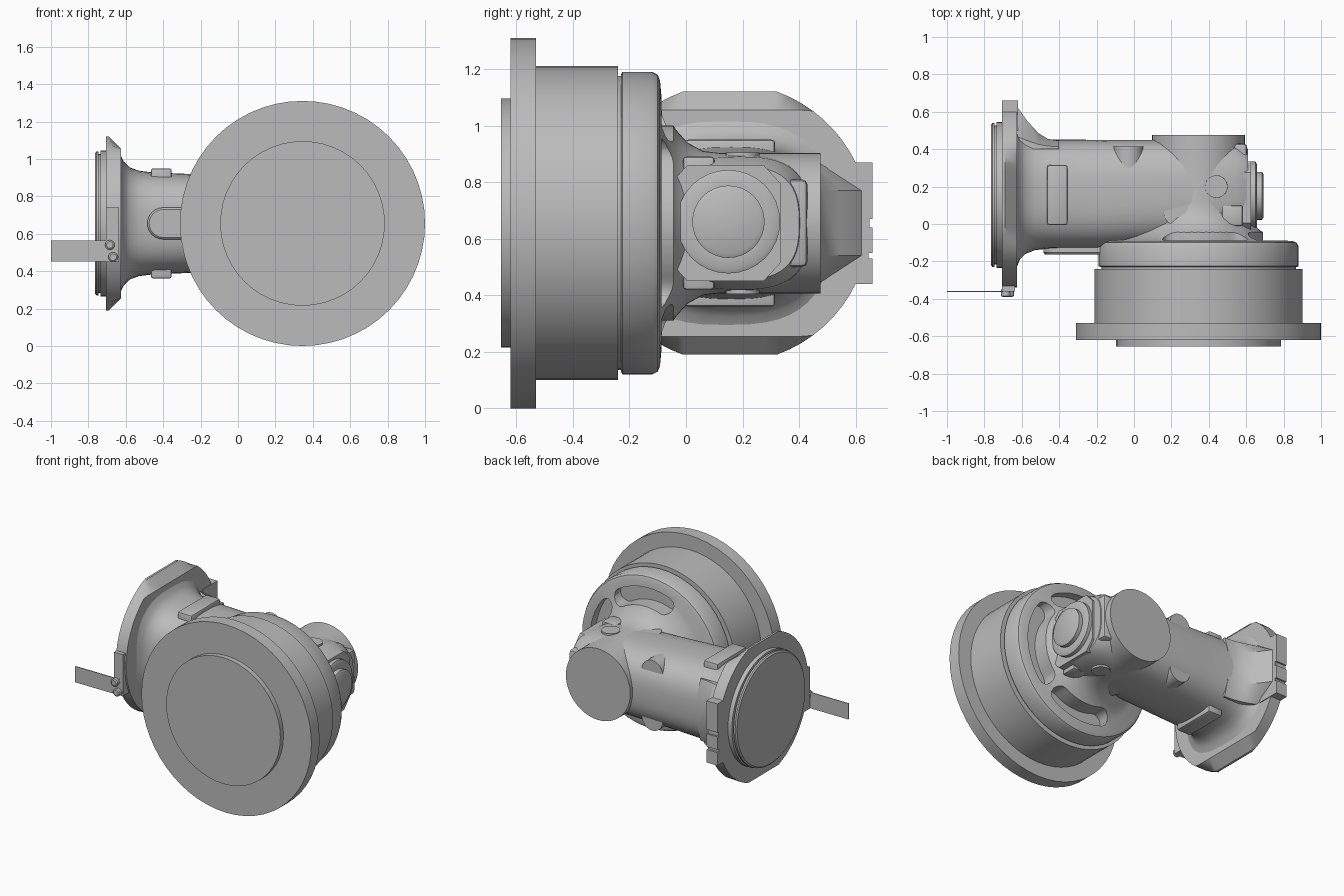
import bpy, bmesh
from math import sin, cos, pi, radians, copysign
from mathutils import Vector

cube = bpy.data.objects.get("Cube")
if cube:
    bpy.data.objects.remove(cube)

grey = bpy.data.materials.new("cast grey")
grey.use_nodes = True
grey.diffuse_color = (0.5, 0.5, 0.5, 1)
for node in grey.node_tree.nodes:
    if node.type == 'BSDF_PRINCIPLED':
        node.inputs["Base Color"].default_value = (0.5, 0.5, 0.5, 1)

HUB_X, ARM_Y, MID_Z = 0.345, 0.155, 0.655


def finish(name, bm):
    bmesh.ops.recalc_face_normals(bm, faces=bm.faces)
    mesh = bpy.data.meshes.new(name)
    bm.to_mesh(mesh)
    bm.free()
    mesh.materials.append(grey)
    ob = bpy.data.objects.new(name, mesh)
    bpy.context.collection.objects.link(ob)
    return smooth(ob)


def smooth(ob):
    bpy.ops.object.select_all(action='DESELECT')
    ob.select_set(True)
    bpy.context.view_layer.objects.active = ob
    bpy.ops.object.shade_smooth_by_angle(angle=radians(32))
    return ob


def loft(name, rings):
    """Skin a list of equal-length point rings and cap both ends."""
    bm = bmesh.new()
    rows = [[bm.verts.new(p) for p in ring] for ring in rings]
    n = len(rows[0])
    for a, b in zip(rows, rows[1:]):
        for i in range(n):
            j = (i + 1) % n
            bm.faces.new((a[i], a[j], b[j], b[i]))
    bm.faces.new(rows[0])
    bm.faces.new(rows[-1])
    return finish(name, bm)


def turned(name, axis, centre, profile, sides=48):
    """Lathe (position, radius) pairs about a line along x, y or z."""
    k = "xyz".index(axis)
    rings = []
    for t, r in profile:
        ring = []
        for i in range(sides):
            a = 2 * pi * i / sides
            p = Vector(centre)
            p[k] = t
            p[(k + 1) % 3] += r * cos(a)
            p[(k + 2) % 3] += r * sin(a)
            ring.append(p)
        rings.append(ring)
    return loft(name, rings)


def box(name, lo, hi, bevel=0.0):
    lo, hi = Vector(lo), Vector(hi)
    bm = bmesh.new()
    bmesh.ops.create_cube(bm, size=1)
    for v in bm.verts:
        v.co = (lo + hi) / 2 + v.co * (hi - lo)
    if bevel:
        bmesh.ops.bevel(bm, geom=bm.edges[:], offset=bevel, segments=2,
                        profile=0.5, affect='EDGES')
    return finish(name, bm)


# Big mounting flange and drum, facing front
hub = (HUB_X, 0, MID_Z)
turned("front_face_disc", 'y', hub, [(-0.655, 0.44), (-0.6, 0.44)])
turned("front_flange", 'y', hub, [(-0.62, 0.655), (-0.53, 0.655)], 56)
turned("drum", 'y', hub, [(-0.54, 0.555), (-0.24, 0.555)], 56)
turned("drum_groove", 'y', hub, [(-0.25, 0.52), (-0.2, 0.52)])

# Housing ring that flares into the rear cylinder
housing = turned("hub_housing", 'y', hub, [
    (-0.23, 0.525), (-0.225, 0.535), (-0.12, 0.535), (-0.1, 0.525), (-0.092, 0.505),
    (-0.085, 0.43), (-0.065, 0.38), (-0.035, 0.33), (0.005, 0.285), (0.06, 0.255),
    (0.12, 0.248), (0.475, 0.248)], 56)


def slot_ring(y, angle, spread, mid=0.4, half=0.055):
    """Outline of a curved slot with round ends around the hub axis."""
    pts = []
    for side in (1, -1):
        for i in range(13):
            a = angle + side * spread * (2 * i / 12 - 1)
            pts.append((mid + side * half, a))
        end = angle + side * spread
        for i in range(1, 6):
            t = pi * i / 6
            pts.append((mid + side * half * cos(t), end + side * half * sin(t) / mid))
    return [(HUB_X + r * cos(a), y, MID_Z + r * sin(a)) for r, a in pts]


# Curved openings in the housing
for angle, spread in ((0, 0.65), (pi / 2 - 0.1, 0.45), (-pi / 2 + 0.1, 0.45)):
    cutter = loft("slot_cutter", [slot_ring(y, angle, spread) for y in (-0.15, 0.2)])
    cutter.hide_render = True
    mod = housing.modifiers.new("slot", 'BOOLEAN')
    mod.operation, mod.object, mod.solver = 'DIFFERENCE', cutter, 'EXACT'
    bpy.context.view_layer.objects.active = housing
    bpy.ops.object.modifier_apply(modifier=mod.name)
    bpy.data.objects.remove(cutter)
smooth(housing)


# Arm tube with a soft square section: x, front y, back y, half height
def arm_ring(x, y0, y1, h):
    ring = []
    for i in range(48):
        c, s = cos(2 * pi * i / 48), sin(2 * pi * i / 48)
        p = 0.72
        ring.append((x, (y0 + y1) / 2 + (y1 - y0) / 2 * copysign(abs(c) ** p, c),
                     MID_Z + h * copysign(abs(s) ** p, s)))
    return ring


loft("arm_tube", [arm_ring(*s) for s in (
    (-0.63, -0.24, 0.52, 0.37), (-0.61, -0.19, 0.49, 0.33), (-0.58, -0.16, 0.475, 0.3),
    (-0.53, -0.14, 0.46, 0.282), (-0.46, -0.132, 0.452, 0.273), (-0.2, -0.13, 0.45, 0.262),
    (0.35, -0.1, 0.45, 0.245), (0.54, -0.06, 0.44, 0.235), (0.61, -0.03, 0.4, 0.2))])


# Side flange: round plate with flat top and bottom and a sloped inner edge
def plate_ring(x, clip):
    ring = []
    for i in range(64):
        a = 2 * pi * (i + 0.5) / 64
        z = max(-clip, min(clip, 0.494 * sin(a)))
        ring.append((x, ARM_Y + 0.494 * cos(a), MID_Z + z))
    return ring


loft("side_flange", [plate_ring(-0.705, 0.465), plate_ring(-0.69, 0.465),
                     plate_ring(-0.625, 0.4)])
turned("side_face_disc", 'x', (0, ARM_Y, MID_Z), [
    (-0.765, 0.375), (-0.757, 0.385), (-0.745, 0.385), (-0.745, 0.372),
    (-0.735, 0.372), (-0.735, 0.39), (-0.7, 0.39)])

# Flange tabs, back and front
box("back_tab", (-0.705, 0.5, 0.44), (-0.62, 0.645, 0.87))
for z0, z1 in ((0.44, 0.53), (0.55, 0.64), (0.67, 0.87)):
    box("back_tab_pad", (-0.705, 0.6, z0), (-0.62, 0.66, z1))
box("front_tab", (-0.705, -0.36, 0.45), (-0.635, -0.2, 0.74))

# Curved rib from arm to back tab
rib = [(-0.65, 0.4), (-0.65, 0.64), (-0.62, 0.62), (-0.57, 0.55),
       (-0.51, 0.485), (-0.46, 0.455), (-0.4, 0.445), (-0.4, 0.4)]
loft("back_rib", [[(x, 0.4 + (y - 0.4) * k, z) for x, y in rib]
                  for z, k in ((0.44, 0.3), (0.54, 1), (0.77, 1), (0.87, 0.3))])

# Thin tag plate with two bolts
box("tag_plate", (-1.0, -0.364, 0.452), (-0.66, -0.358, 0.563))
for x, z in ((-0.685, 0.54), (-0.668, 0.475)):
    turned("tag_bolt", 'y', (x, 0, z), [
        (-0.39, 0.018), (-0.384, 0.026), (-0.35, 0.026)], 16)

# Pads and bosses, mirrored top and bottom
for side, word in ((1, "top"), (-1, "bottom")):
    z0, z1 = sorted((MID_Z + side * 0.2, MID_Z + side * 0.295))
    box(word + "_pad", (-0.465, -0.005, z0), (-0.355, 0.315, z1), 0.012)
    turned(word + "_back_boss", 'y', (-0.03, 0, MID_Z + side * 0.165),
           [(0.25, 0.08), (0.415, 0.08)], 24)
    turned(word + "_boss", 'z', (0.23, 0.06, 0),
           [(MID_Z, 0.075), (MID_Z + side * 0.245, 0.07)], 24)
    turned(word + "_end_boss", 'z', (0.44, 0.2, 0),
           [(MID_Z, 0.065), (MID_Z + side * 0.25, 0.06)], 24)
    z0, z1 = sorted((MID_Z + side * 0.1, MID_Z + side * 0.235))
    box(word + "_block", (0.47, -0.01, z0), (0.58, 0.1, z1), 0.01)


# Front pad with a round end
def pad_ring(y, r):
    return [(-0.4 + r * cos(pi / 2 + pi * i / 12), y, MID_Z + r * sin(pi / 2 + pi * i / 12))
            for i in range(13)] + [(-0.14, y, MID_Z - r), (-0.14, y, MID_Z + r)]


loft("front_pad", [pad_ring(-0.08, 0.085), pad_ring(-0.152, 0.085), pad_ring(-0.162, 0.075)])

# End cover: cut-corner plate, side cover and stepped cap
cover = [(sy * a, sz * b) for sy, sz, order in ((1, 1, 1), (-1, 1, -1), (-1, -1, 1), (1, -1, -1))
         for a, b in ((0.195, 0.14), (0.135, 0.205))[::order]]
loft("end_plate", [[(x, 0.14 + y, MID_Z + z) for y, z in cover] for x in (0.5, 0.625)])
box("end_side_cover", (0.45, 0.3, 0.5), (0.605, 0.43, 0.81), 0.02)
turned("end_cap", 'x', (0, ARM_Y - 0.005, MID_Z + 0.005), [
    (0.6, 0.183), (0.65, 0.183), (0.657, 0.17), (0.657, 0.128),
    (0.685, 0.128), (0.693, 0.113)], 32)
